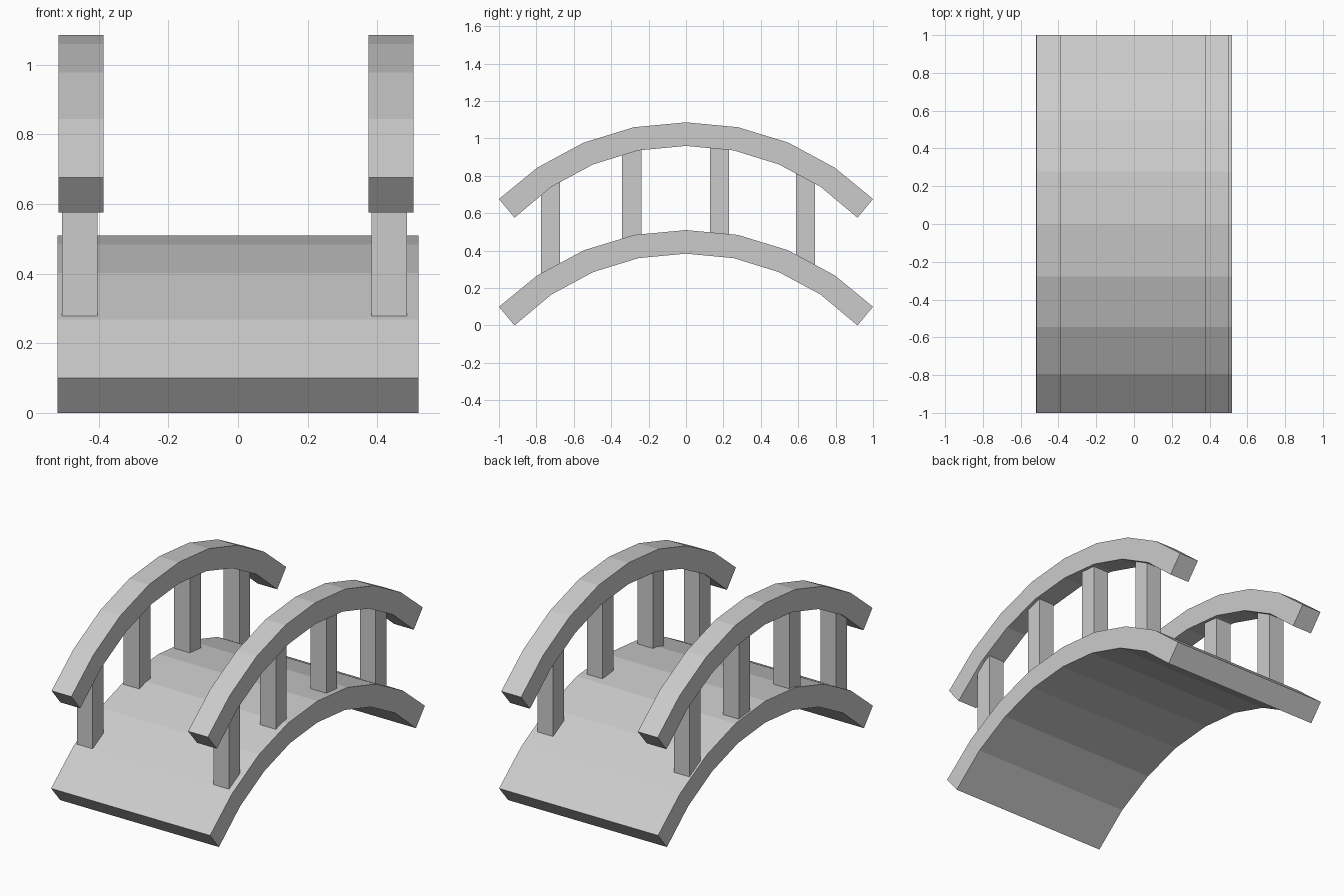
import bpy, bmesh

if "Cube" in bpy.data.objects:
    bpy.data.objects.remove(bpy.data.objects["Cube"])

# Half of the arch cross-section (y, z), from the end to the crown
TOP = [(1.0, 0.10), (0.795, 0.268), (0.546, 0.402), (0.278, 0.484), (0, 0.51)]
UNDER = [(0.917, 0.0), (0.72, 0.165), (0.497, 0.285), (0.255, 0.36), (0, 0.384)]
RAIL_LIFT = 0.576


def full(half):
    return [(-y, z) for y, z in half] + half[-2::-1]


def height(half, y):
    pts = full(half)
    for (y0, z0), (y1, z1) in zip(pts, pts[1:]):
        if y0 <= y <= y1:
            return z0 + (z1 - z0) * (y - y0) / (y1 - y0)


def finish(name, bm):
    bmesh.ops.recalc_face_normals(bm, faces=bm.faces)
    mesh = bpy.data.meshes.new(name)
    bm.to_mesh(mesh)
    bm.free()
    bpy.context.collection.objects.link(bpy.data.objects.new(name, mesh))


def arch(name, x0, x1, lift=0.0):
    # Rings of four corners swept along the arch
    bm = bmesh.new()
    rings = []
    for (yt, zt), (yu, zu) in zip(full(TOP), full(UNDER)):
        corners = [(x0, yt, zt), (x1, yt, zt), (x1, yu, zu), (x0, yu, zu)]
        rings.append([bm.verts.new((x, y, z + lift)) for x, y, z in corners])
    for a, b in zip(rings, rings[1:]):
        for i in range(4):
            j = (i + 1) % 4
            bm.faces.new((a[i], a[j], b[j], b[i]))
    bm.faces.new(rings[0])
    bm.faces.new(rings[-1])
    finish(name, bm)


def post(name, x0, x1, y0, y1):
    # Ends sit just inside the deck and the rail, following their slope
    bm = bmesh.new()
    bmesh.ops.create_cube(bm, size=1)
    for v in bm.verts:
        y = y0 if v.co.y < 0 else y1
        z = height(TOP, y) - 0.01 if v.co.z < 0 else height(UNDER, y) + RAIL_LIFT + 0.01
        v.co = (x0 if v.co.x < 0 else x1, y, z)
    finish(name, bm)


# Walkway
arch("deck", -0.518, 0.518)

# Handrails and their posts
for side, rail, leg in (("left", (-0.515, -0.386), (-0.506, -0.404)),
                        ("right", (0.375, 0.504), (0.383, 0.485))):
    arch(side + "_handrail", *rail, RAIL_LIFT)
    for n, y in enumerate((-0.725, -0.29, 0.18, 0.64)):
        post(f"{side}_post_{n + 1}", *leg, y - 0.051, y + 0.051)
